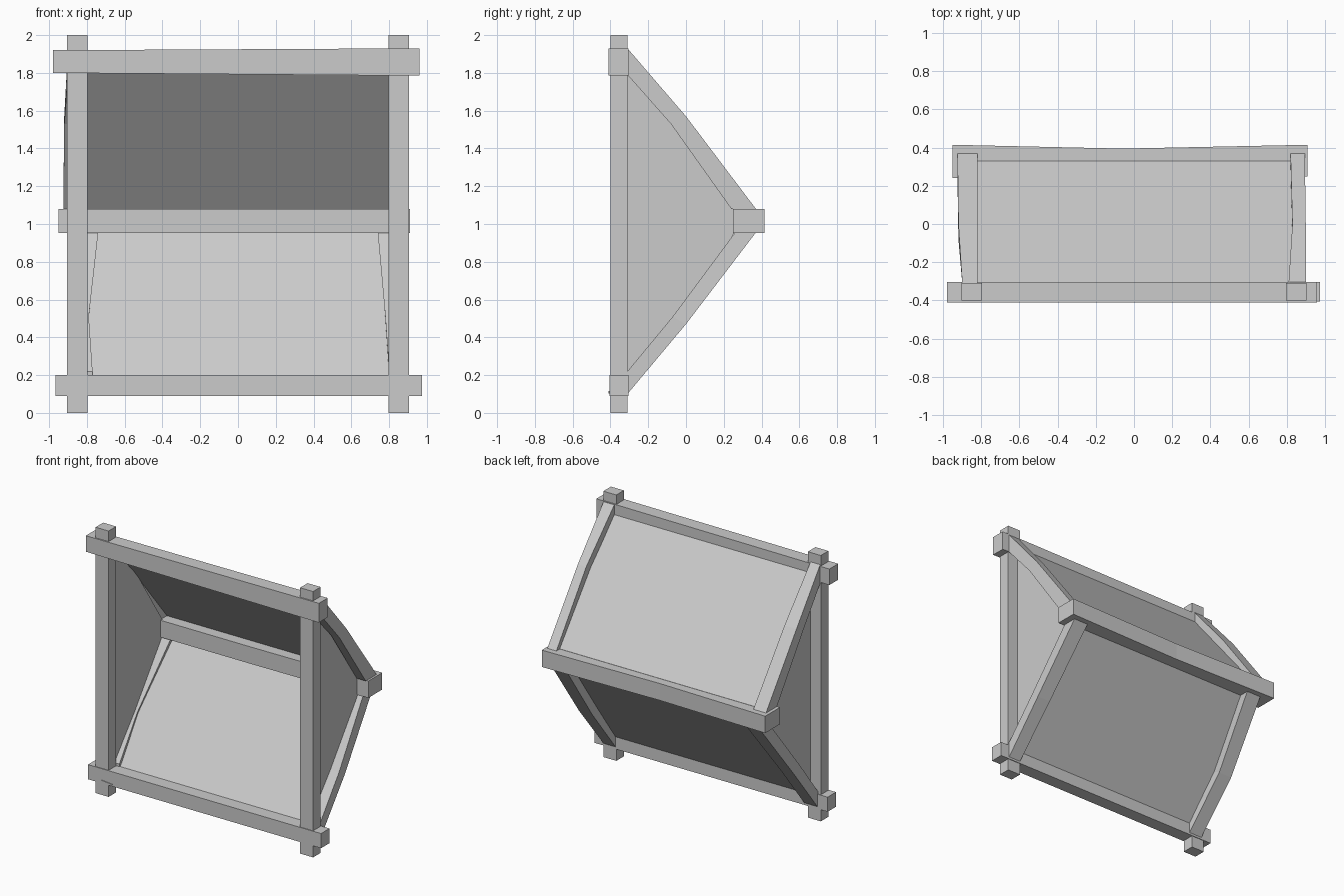
import bpy

cube = bpy.data.objects.get("Cube")
if cube:
    bpy.data.objects.remove(cube)

# One plain grey for the whole frame
grey = bpy.data.materials.new("plain_grey")
grey.use_nodes = True
colour = (0.6, 0.6, 0.6, 1)
grey.diffuse_color = colour
grey.node_tree.nodes["Principled BSDF"].inputs["Base Color"].default_value = colour


def build(name, verts, faces):
    mesh = bpy.data.meshes.new(name)
    mesh.from_pydata(verts, [], faces)
    mesh.update()
    mesh.materials.append(grey)
    obj = bpy.data.objects.new(name, mesh)
    bpy.context.collection.objects.link(obj)
    # consistent outward normals
    bpy.context.view_layer.objects.active = obj
    obj.select_set(True)
    bpy.ops.object.mode_set(mode='EDIT')
    bpy.ops.mesh.select_all(action='SELECT')
    bpy.ops.mesh.normals_make_consistent(inside=False)
    bpy.ops.object.mode_set(mode='OBJECT')
    obj.select_set(False)
    return obj


def loft(name, rings):
    """Closed beam through a run of rings with equal point counts."""
    n = len(rings[0])
    verts = [p for ring in rings for p in ring]
    faces = [tuple(range(n)), tuple(range(len(verts) - n, len(verts)))]
    for r in range(len(rings) - 1):
        a, b = r * n, (r + 1) * n
        for i in range(n):
            j = (i + 1) % n
            faces.append((a + i, a + j, b + j, b + i))
    return build(name, verts, faces)


def rail(name, stations):
    """Beam along x; each station is x, y range, z range."""
    loft(name, [[(x, y0, z0), (x, y1, z0), (x, y1, z1), (x, y0, z1)]
                for x, (y0, y1), (z0, z1) in stations])


def strut(name, side, stations):
    """Sloping beam; each station is x range, outer yz, inner yz."""
    loft(name, [[(side * x0, *outer), (side * x1, *outer),
                 (side * x1, *inner), (side * x0, *inner)]
                for (x0, x1), outer, inner in stations])


def panel(name, profile, half_width, thick=0.006):
    """Thin sheet spanning x between two yz points."""
    (y0, z0), (y1, z1) = profile
    loft(name, [[(x, y0, z0), (x, y1, z1), (x, y1, z1 + thick), (x, y0, z0 + thick)]
                for x in (-half_width, half_width)])


# Horizontal rails
front = (-0.405, -0.305)
rail("bottom_rail", [(-0.965, front, (0.09, 0.20)), (0.975, front, (0.09, 0.20))])
rail("top_rail", [(-0.98, (-0.41, -0.305), (1.8, 1.92)),
                  (0.96, (-0.41, -0.305), (1.785, 1.93))])
back_z = (0.953, 1.08)
rail("back_rail", [(-0.95, (0.24, 0.415), back_z),
                   (-0.06, (0.24, 0.395), back_z),
                   (0.91, (0.25, 0.415), back_z)])
rail("bottom_rail_chip", [(-0.85, (-0.41, -0.4), (0.105, 0.115)),
                          (-0.76, (-0.41, -0.4), (0.102, 0.106))])

# Sloping strut outlines, front to back
upper_yz = [((-0.31, 1.93), (-0.31, 1.79)),
            ((0, 1.57), (-0.08, 1.53)),
            ((0.37, 1.08), (0.24, 1.08))]
lower_yz = [((-0.31, 0.1), (-0.31, 0.22)),
            ((0, 0.47), (-0.07, 0.51)),
            ((0.37, 0.955), (0.26, 0.955))]
upper_x = {-1: [(0.82, 0.9), (0.82, 0.92), (0.82, 0.925)],
           1: [(0.81, 0.9), (0.83, 0.9), (0.82, 0.895)]}
lower_x = {-1: [(0.77, 0.88), (0.79, 0.9), (0.74, 0.86)],
           1: [(0.8, 0.9), (0.78, 0.89), (0.74, 0.86)]}

for side, word in ((-1, "right"), (1, "left")):
    # Upright post
    rail(word + "_post", [(side * x, (-0.4, -0.31), (0, 2)) for x in (0.797, 0.905)])
    # Struts running to the back rail
    for level, xs, yz in (("upper", upper_x, upper_yz), ("lower", lower_x, lower_yz)):
        strut(f"{word}_{level}_strut", side,
              [(x, *pair) for x, pair in zip(xs[side], yz)])
    # Triangular side sheet
    outline = [(-0.35, 0.15), (-0.35, 1.86), (-0.04, 1.53), (0.3, 1.02), (-0.04, 0.5)]
    loft(word + "_side_panel", [[(side * x, y, z) for y, z in outline]
                                for x in (0.812, 0.818)])

# Sloping sheets
panel("upper_panel", [(-0.33, 1.875), (0.33, 1.075)], 0.83)
panel("lower_panel", [(-0.33, 0.15), (0.3, 0.96)], 0.82)
